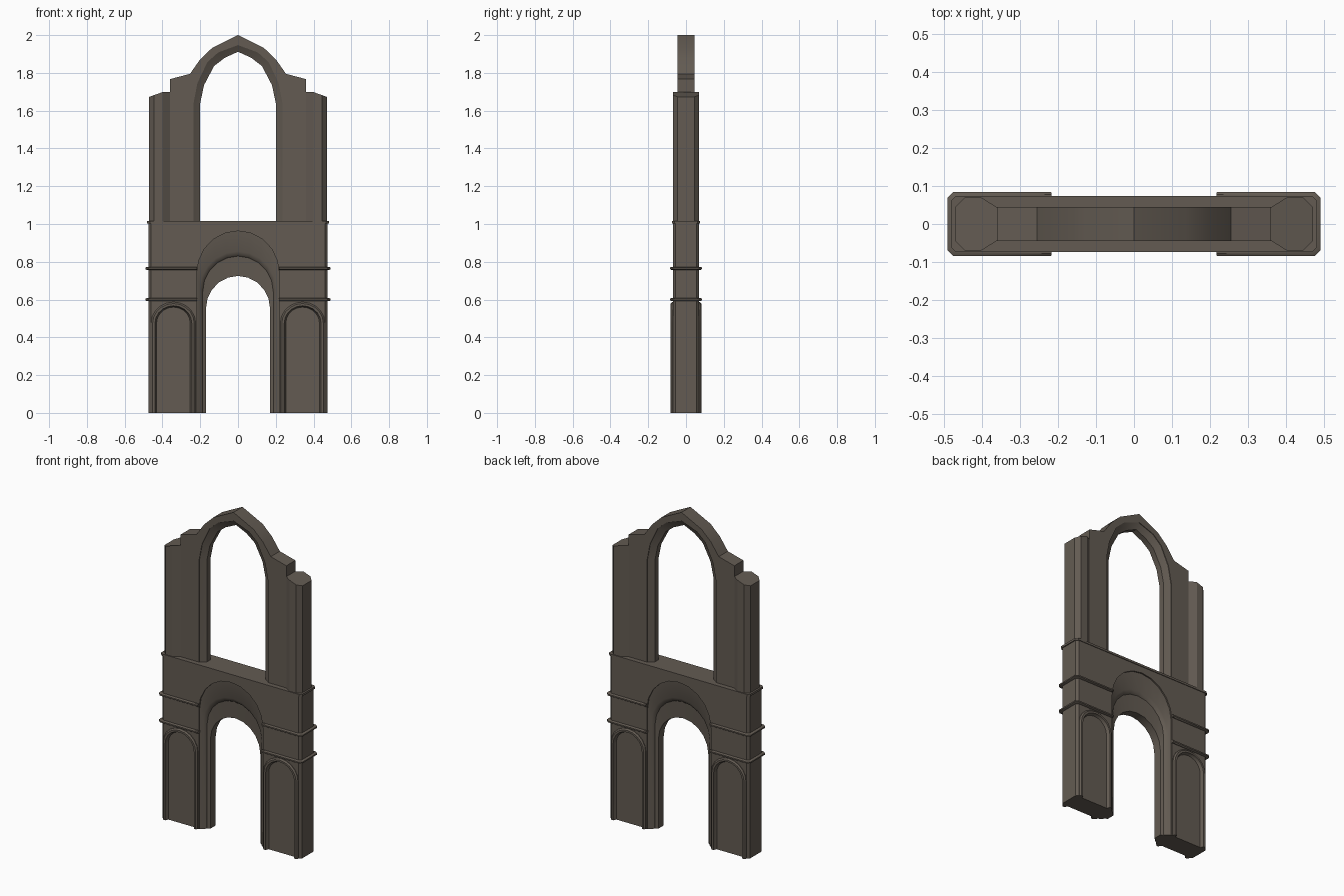
import bpy, bmesh, math

if "Cube" in bpy.data.objects:
    bpy.data.objects.remove(bpy.data.objects["Cube"])

stone = bpy.data.materials.new("weathered_stone")
stone.diffuse_color = (0.125, 0.105, 0.085, 1)
stone.use_nodes = True
stone.node_tree.nodes["Principled BSDF"].inputs["Base Color"].default_value = stone.diffuse_color


def loft(name, sections):
    """Skin matching rings of points and cap both ends."""
    bm = bmesh.new()
    rings = [[bm.verts.new(p) for p in s] for s in sections]
    n = len(rings[0])
    for a, b in zip(rings, rings[1:]):
        for i in range(n):
            j = (i + 1) % n
            bm.faces.new((a[i], a[j], b[j], b[i]))
    bm.faces.new(rings[0])
    bm.faces.new(rings[-1])
    bmesh.ops.recalc_face_normals(bm, faces=bm.faces)
    me = bpy.data.meshes.new(name)
    bm.to_mesh(me)
    bm.free()
    ob = bpy.data.objects.new(name, me)
    bpy.context.collection.objects.link(ob)
    me.materials.append(stone)
    return ob


def plan(x0, x1, hy, c0, c1, z):
    """Rectangle seen from above, corners cut by c0 (x0 end) and c1 (x1 end)."""
    pts = [(x0, -hy + c0), (x0 + c0, -hy), (x1 - c1, -hy), (x1, -hy + c1),
           (x1, hy - c1), (x1 - c1, hy), (x0 + c0, hy), (x0, hy - c0)]
    return [(x, y, z) for x, y in pts]


def arch(cx, hw, spring, rise, y, base, n=10):
    """Round-headed opening outline at depth y."""
    pts = [(cx - hw, y, base)]
    for i in range(n + 1):
        a = math.pi * (1 - i / n)
        pts.append((cx + hw * math.cos(a), y, spring + rise * math.sin(a)))
    return pts + [(cx + hw, y, base)]


def pointed(d, y):
    """Pointed window outline grown outward by d."""
    half = [(.2, .9), (.2, 1.64), (.18, 1.735), (.127, 1.836), (.07, 1.88)]
    half = [(x + d, z + d * k) for (x, z), k in zip(half, (0, 0, .3, .6, .8))]
    return ([(-x, y, z) for x, z in half] + [(0, y, 1.912 + d)]
            + [(x, y, z) for x, z in reversed(half)])


def cut(ob, cutter):
    m = ob.modifiers.new("cut", 'BOOLEAN')
    m.operation, m.solver, m.object = 'DIFFERENCE', 'EXACT', cutter
    bpy.context.view_layer.objects.active = ob
    bpy.ops.object.modifier_apply(modifier=m.name)


def mirrored_depths(steps, fn):
    """Sections from front to back, symmetric about y = 0."""
    return [fn(-y, *a) for y, *a in steps] + [fn(y, *a) for y, *a in reversed(steps)]


# Gate wall with a stepped, splayed archway
gate = loft("gate_wall", [plan(-.475, .475, .07, .014, .014, z) for z in (0, 1.01)])
steps = [(.1, .218, .74, .223), (.062, .218, .74, .223), (.05, .2, .66, .195),
         (.042, .19, .65, .186), (.034, .187, .64, .19), (.026, .17, .55, .175)]
archway = loft("archway_cutter", mirrored_depths(
    steps, lambda y, hw, sp, r: arch(0, hw, sp, r, y, -.1)))
cut(gate, archway)
bpy.data.objects.remove(archway)

# Round-headed panels with raised borders on both faces of each pier
for sx in (-1, 1):
    for sy in (-1, 1):
        cx = sx * .342
        border = loft("panel_border", [
            arch(cx, .118, .475, .112, sy * .06, 0),
            arch(cx, .118, .475, .112, sy * .073, 0),
            arch(cx, .110, .475, .104, sy * .081, 0)])
        recess = loft("panel_cutter", [
            arch(cx, .099, .475, .094, sy * .1, -.1),
            arch(cx, .097, .475, .092, sy * .077, -.1),
            arch(cx, .089, .475, .085, sy * .062, -.1)])
        cut(gate, recess)
        cut(border, recess)
        bpy.data.objects.remove(recess)

# String-course ledges on each pier
for sx in (-1, 1):
    for z in (.6, .765):
        rings = []
        for dz, g in ((-.008, .006), (-.004, 0), (.004, 0), (.008, .006)):
            r = plan(.217, .49 - g, .084 - g, 0.001, .016, z + dz)
            rings.append([(sx * x, y, zz) for x, y, zz in r])
        loft("pier_ledge", rings)

# Thin coping on the gate wall
loft("gate_coping", [plan(-.481, .481, .074, .014, .014, z) for z in (1.002, 1.015)])

# Ruined upper wall with a pointed window
top = [(.40, 1.0), (.40, 1.69), (.36, 1.70), (.36, 1.767), (.254, 1.795),
       (.2, 1.872), (.137, 1.932)]
outline = [(-x, z) for x, z in top] + [(0, 2.0)] + [(x, z) for x, z in reversed(top)]
wall = loft("window_wall", [[(x, y, z) for x, z in outline] for y in (-.044, .044)])
window = loft("window_cutter", mirrored_depths(
    [(.1, .035), (.04, .035), (.022, .008), (.018, 0)], lambda y, d: pointed(d, y)))
cut(wall, window)
bpy.data.objects.remove(window)

# Broken corner columns with sloping tops
for sx in (-1, 1):
    pts = [(.36, .044), (.4, .069), (.445, .069), (.47, .044)]
    pts += [(x, -y) for x, y in reversed(pts)]
    low = [(sx * x, y, 1.0) for x, y in pts]
    high = [(sx * x, y, 1.70 - max(0, x - .395) * .36) for x, y in pts]
    loft("corner_column", [low, high])

# Soft shading with crisp edges
bpy.ops.object.select_all(action='SELECT')
bpy.context.view_layer.objects.active = gate
bpy.ops.object.shade_smooth_by_angle(angle=math.radians(30))
